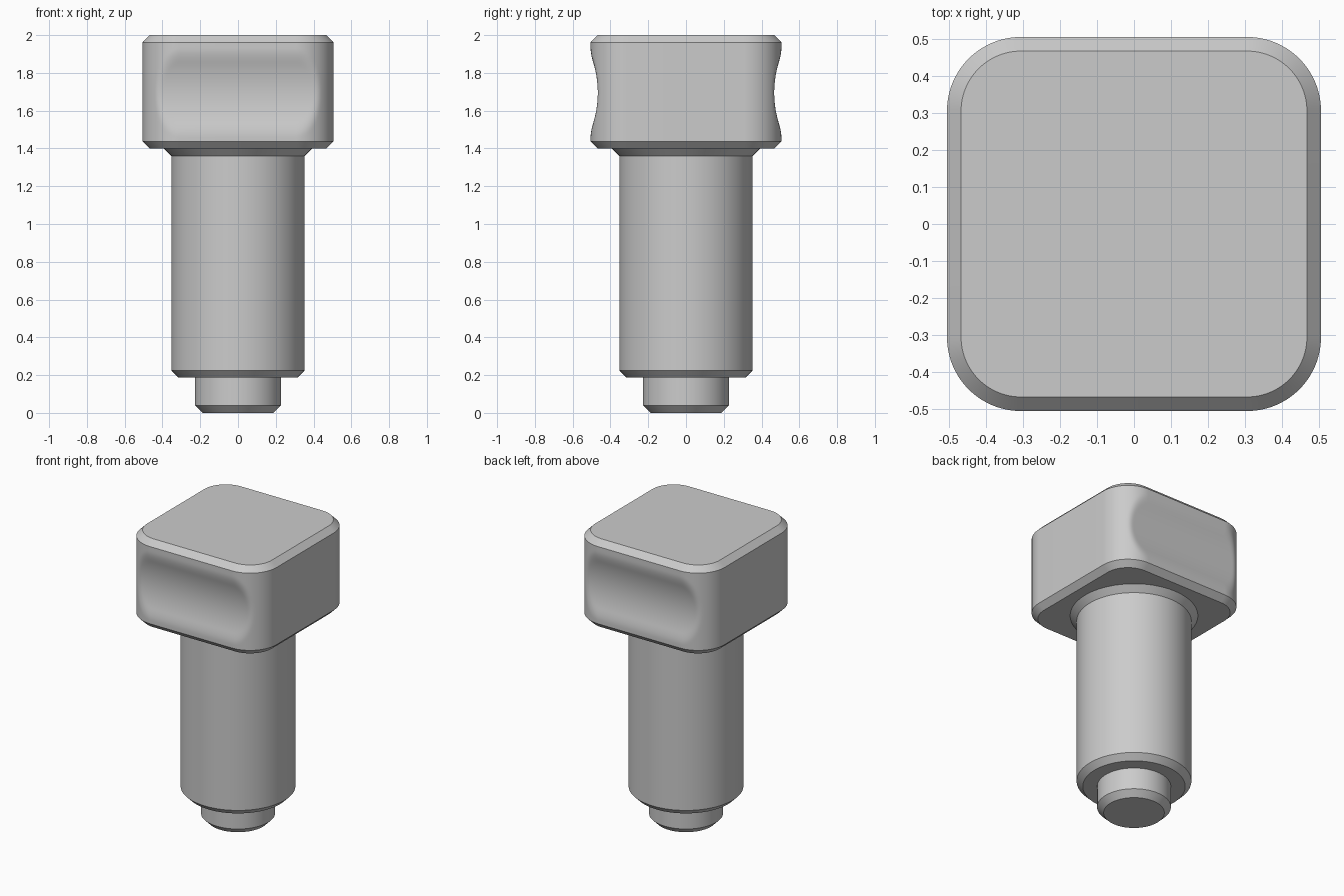
import bpy
import bmesh
from math import sin, cos, pi

cube = bpy.data.objects.get("Cube")
if cube:
    bpy.data.objects.remove(cube, do_unlink=True)

grey = bpy.data.materials.new("plain_grey")
grey.use_nodes = True
grey.diffuse_color = (0.6, 0.6, 0.6, 1)
grey.node_tree.nodes["Principled BSDF"].inputs["Base Color"].default_value = (0.6, 0.6, 0.6, 1)


def loft(name, rings):
    """Skin a stack of closed rings and cap both ends."""
    bm = bmesh.new()
    loops = [[bm.verts.new(p) for p in ring] for ring in rings]
    n = len(loops[0])
    for low, high in zip(loops, loops[1:]):
        for i in range(n):
            j = (i + 1) % n
            bm.faces.new((low[i], low[j], high[j], high[i]))
    bm.faces.new(loops[0][::-1])
    bm.faces.new(loops[-1])
    mesh = bpy.data.meshes.new(name)
    bm.to_mesh(mesh)
    bm.free()
    mesh.materials.append(grey)
    obj = bpy.data.objects.new(name, mesh)
    bpy.context.collection.objects.link(obj)
    bpy.ops.object.select_all(action='DESELECT')
    obj.select_set(True)
    bpy.context.view_layer.objects.active = obj
    bpy.ops.object.shade_smooth_by_angle(angle=pi / 6)
    return obj


def turned(name, profile, sides=96):
    return loft(name, [[(r * cos(2 * pi * i / sides), r * sin(2 * pi * i / sides), z)
                        for i in range(sides)] for r, z in profile])


def soft_min(a, b, k=0.014):
    h = max(k - abs(a - b), 0) / k
    return min(a, b) - h * h * k / 4


HALF, RADIUS, CHAMFER = 0.505, 0.2, 0.038
BOTTOM, TOP, MIDDLE = 1.4, 2.0, 1.695


def head_ring(z, inset=0, steps=28):
    """Rounded square whose front and back are hollowed by a shallow arc."""
    core, r = HALF - RADIUS, RADIUS - inset
    hollow = 0.467 + (z - MIDDLE) ** 2 / 1.06
    ring = []
    for corner, (sx, sy) in enumerate([(1, 1), (-1, 1), (-1, -1), (1, -1)]):
        for i in range(steps + 1):
            a = (corner + i / steps) * pi / 2
            x, y = sx * core + r * cos(a), sy * core + r * sin(a)
            if not inset:
                y = sy * soft_min(abs(y), hollow)
            ring.append((x, y, z))
    return ring


# Square head with chamfered rims and two finger hollows
low, high, rows = BOTTOM + CHAMFER, TOP - CHAMFER, 48
rings = [head_ring(BOTTOM, CHAMFER)]
rings += [head_ring(low + (high - low) * i / rows) for i in range(rows + 1)]
rings.append(head_ring(TOP, CHAMFER))
loft("head", rings)

# Round shaft with flared collar under the head
turned("shaft", [(0.315, 0.187), (0.353, 0.225), (0.353, 1.36), (0.393, 1.4)])

# Narrow chamfered tip
turned("tip", [(0.187, 0), (0.227, 0.04), (0.227, 0.187)])
